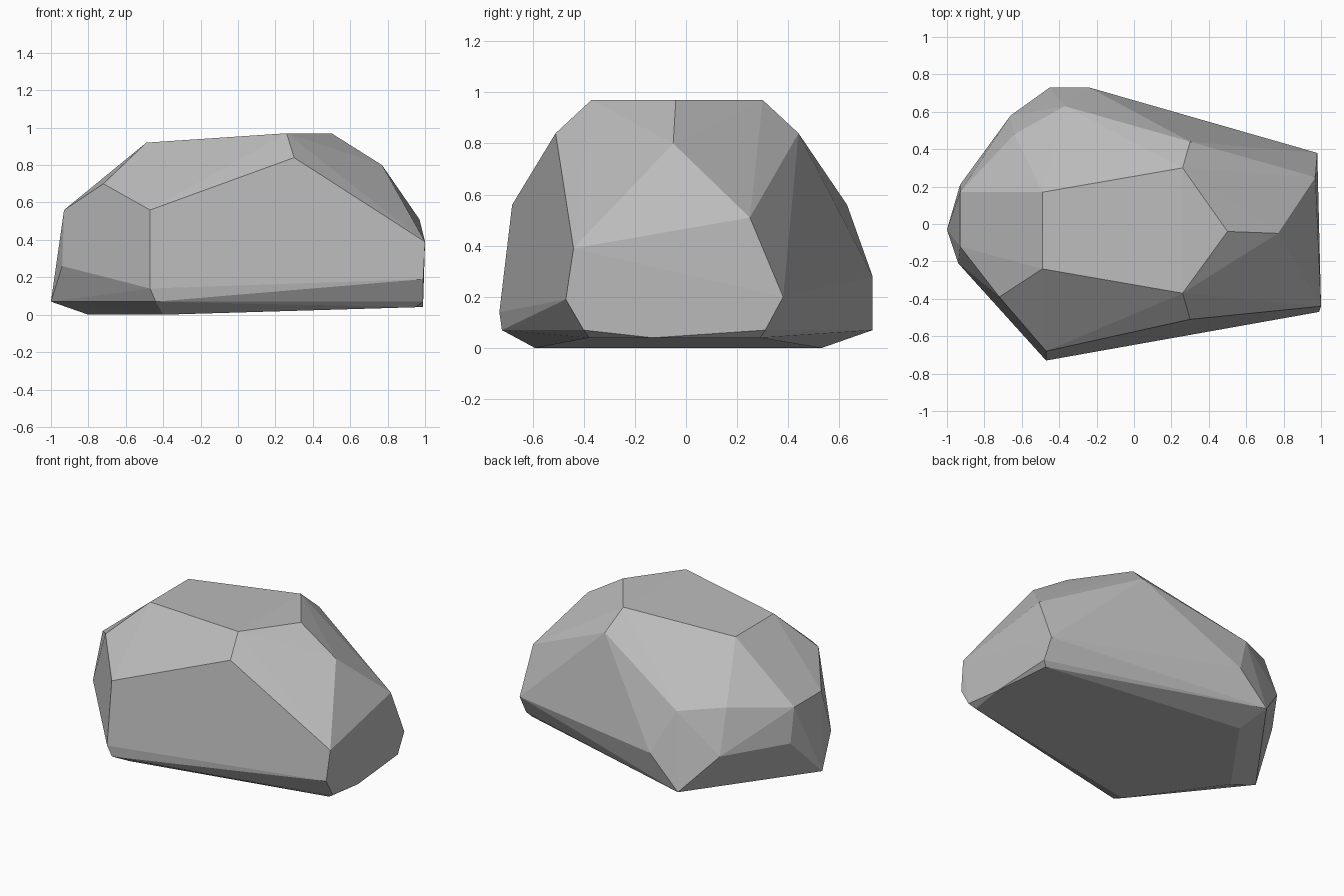
import bpy
import bmesh
import math

default_cube = bpy.data.objects.get("Cube")
if default_cube:
    bpy.data.objects.remove(default_cube, do_unlink=True)


def make_material(name, value):
    """One flat grey colour for viewport and render."""
    material = bpy.data.materials.new(name)
    material.use_nodes = True
    color = (value, value, value, 1)
    material.diffuse_color = color
    for node in material.node_tree.nodes:
        if node.type == "BSDF_PRINCIPLED":
            node.inputs["Base Color"].default_value = color
            node.inputs["Roughness"].default_value = .9
    return material


def chiselled_stone(name, corner_groups, material):
    """Wrap the corners in a convex skin and merge the coplanar facets."""
    bm = bmesh.new()
    for group in corner_groups:
        for corner in group:
            bm.verts.new(corner)
    hull = bmesh.ops.convex_hull(bm, input=list(bm.verts))
    # Drop any corner which ended up inside the skin
    loose = [v for v in bm.verts if not v.link_faces]
    bmesh.ops.delete(bm, geom=loose, context="VERTS")
    bmesh.ops.dissolve_limit(bm, angle_limit=math.radians(2),
                             verts=list(bm.verts), edges=list(bm.edges))
    bmesh.ops.recalc_face_normals(bm, faces=list(bm.faces))
    for face in bm.faces:
        face.smooth = False
    mesh = bpy.data.meshes.new(name)
    bm.to_mesh(mesh)
    bm.free()
    mesh.materials.append(material)
    stone = bpy.data.objects.new(name, mesh)
    bpy.context.collection.objects.link(stone)
    return stone


# Sloping crown facet
crown = [(-.49, .17, .92), (-.49, -.24, .92), (.26, -.37, .97),
         (.5, -.04, .97), (.26, .3, .97)]

# Shoulder corners around the crown
shoulder = [(.77, -.05, .8), (.3, .44, .84), (.3, -.51, .84),
            (-.72, -.39, .7), (-.64, .48, .6), (-.37, .63, .56),
            (-.47, -.68, .56), (-.93, -.12, .56), (-.93, .17, .56)]

# Widest corners around the flanks
flank = [(.97, .25, .51), (1, -.44, .39), (.98, .38, .2),
         (.99, -.47, .19), (-.24, .73, .28), (-.66, .58, .31),
         (-.93, .21, .33), (-.94, -.21, .26), (-.47, -.73, .14)]

# Lower rim where the sides turn under
rim = [(x, y, .07) for x, y in
       [(-1, -.03), (-.44, -.72), (.99, -.4), (.98, .31), (-.45, .73)]]

# Slightly tilted underside
underside = [(-.4, -.59, 0), (-.8, -.03, 0), (-.4, .53, 0),
             (.99, -.13, .04), (.95, -.38, .04), (.95, .29, .04)]

stone_grey = make_material("stone grey", .5)
chiselled_stone("boulder", [crown, shoulder, flank, rim, underside], stone_grey)
